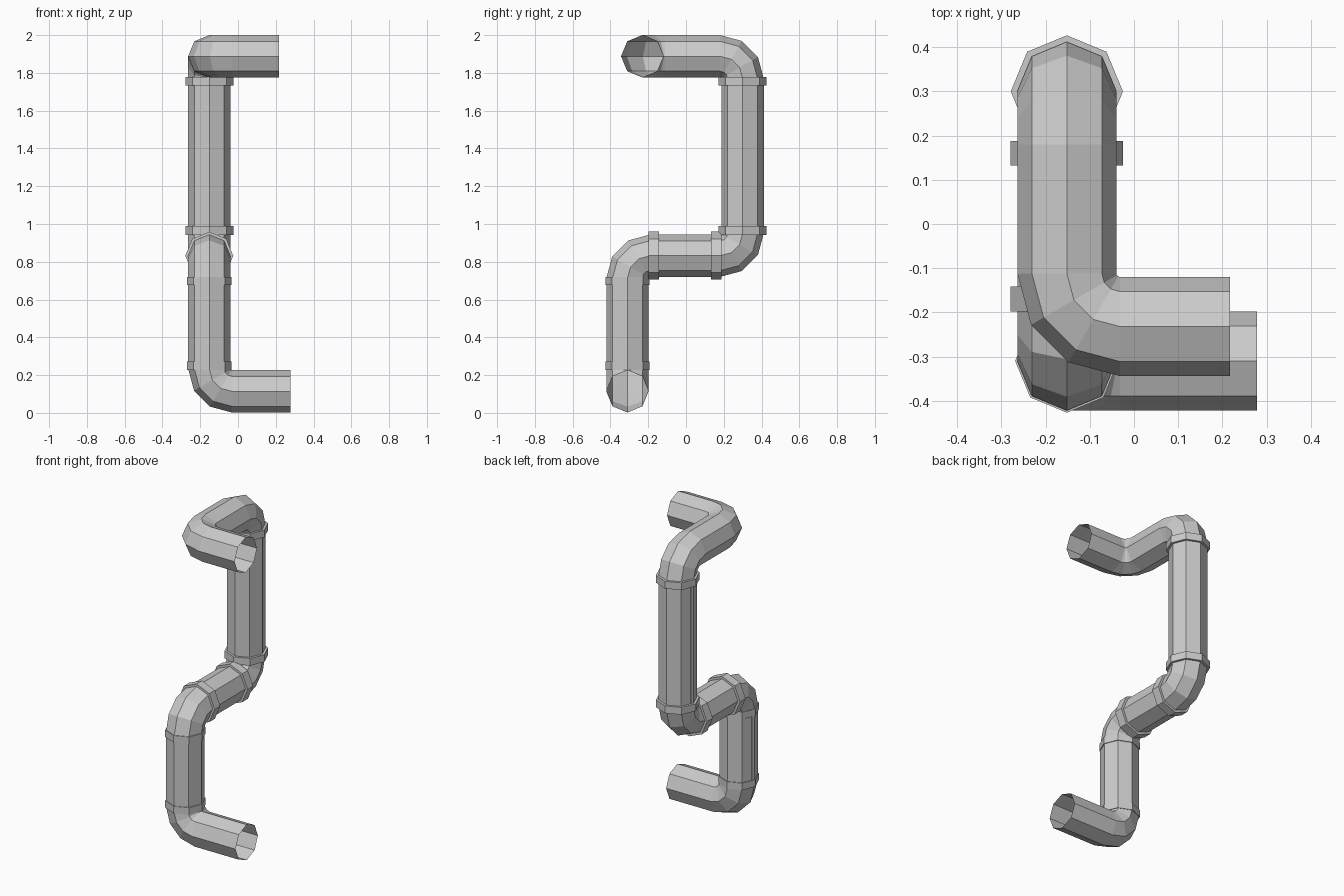
import bpy, bmesh, math
from mathutils import Vector, Quaternion

if "Cube" in bpy.data.objects:
    bpy.data.objects.remove(bpy.data.objects["Cube"])

SIDES = 8
R = 0.112          # pipe radius
BEND = 0.12        # elbow centreline radius
STEPS = 3          # segments per elbow
X0 = -0.152

# corner points of the pipe run, bottom mouth to top mouth
CORNERS = [Vector(p) for p in (
    (0.278, -0.31, 0.114), (X0, -0.31, 0.114), (X0, -0.31, 0.832),
    (X0, 0.30, 0.832), (X0, 0.30, 1.888), (X0, -0.232, 1.888),
    (0.217, -0.232, 1.888))]


def finish(bm, name):
    me = bpy.data.meshes.new(name)
    bm.to_mesh(me)
    bm.free()
    ob = bpy.data.objects.new(name, me)
    bpy.context.collection.objects.link(ob)
    return ob


def loop_verts(bm, c, u, v, r):
    """Octagon with its corners on the u and v axes."""
    return [bm.verts.new(c + r * (math.cos(a) * u + math.sin(a) * v))
            for a in (2 * math.pi * i / SIDES for i in range(SIDES))]


def bridge(bm, a, b):
    for i in range(SIDES):
        j = (i + 1) % SIDES
        bm.faces.new((a[i], a[j], b[j], b[i]))


def pipe(name):
    bm = bmesh.new()
    d = (CORNERS[1] - CORNERS[0]).normalized()
    u = Vector((0, 0, 1))
    v = d.cross(u)
    loops = [loop_verts(bm, CORNERS[0], u, v, R)]
    # rounded elbows at every inner corner
    for k in range(1, len(CORNERS) - 1):
        c = CORNERS[k]
        d2 = (CORNERS[k + 1] - c).normalized()
        pivot = c + BEND * (d2 - d)
        axis = d.cross(d2)
        for s in range(STEPS + 1):
            q = Quaternion(axis, math.pi / 2 * s / STEPS)
            loops.append(loop_verts(bm, pivot + q @ (-BEND * d2), q @ u, q @ v, R))
        q = Quaternion(axis, math.pi / 2)
        u, v, d = q @ u, q @ v, d2
    loops.append(loop_verts(bm, CORNERS[-1], u, v, R))
    for a, b in zip(loops, loops[1:]):
        bridge(bm, a, b)
    bm.normal_update()
    mid = CORNERS[0]
    f = next(iter(bm.faces))
    first = f.calc_center_median() - mid
    first.x = 0
    if f.normal.dot(first) < 0:
        bmesh.ops.reverse_faces(bm, faces=bm.faces[:])
    bm.normal_update()
    # recessed slots on one side of both upright lengths
    side = Vector((-0.924, 0.383, 0))
    slots = [f for f in bm.faces if f.normal.dot(side) > 0.99
             and max(e.calc_length() for e in f.edges) > 0.3
             and abs(f.calc_center_median().x - X0) < 0.15]
    bmesh.ops.inset_individual(bm, faces=slots, thickness=0.026, depth=0)
    bmesh.ops.inset_individual(bm, faces=slots, thickness=0.001, depth=-0.006)
    return finish(bm, name)


def collar(name, c, axis, r, width):
    bm = bmesh.new()
    c, d = Vector(c), Vector(axis)
    u = Vector((1, 0, 0))
    v = d.cross(u)
    h = d * width / 2
    ls = [loop_verts(bm, c + o, u, v, rr) for o, rr in
          ((-h, R), (-h, r), (h, r), (h, R))]
    for i in range(4):
        bridge(bm, ls[i], ls[(i + 1) % 4])
    bmesh.ops.recalc_face_normals(bm, faces=bm.faces[:])
    return finish(bm, name)


pipe("pipe_run")

# collars where straight lengths meet the elbows
UP, BACK = (0, 0, 1), (0, 1, 0)
for i, z in enumerate((0.25, 0.698)):
    collar(f"lower_collar_{i}", (X0, -0.31, z), UP, 0.117, 0.044)
for i, y in enumerate((-0.17, 0.16)):
    collar(f"middle_collar_{i}", (X0, y, 0.832), BACK, 0.127, 0.056)
for i, z in enumerate((0.966, 1.755)):
    collar(f"upper_collar_{i}", (X0, 0.30, z), UP, 0.127, 0.046)
